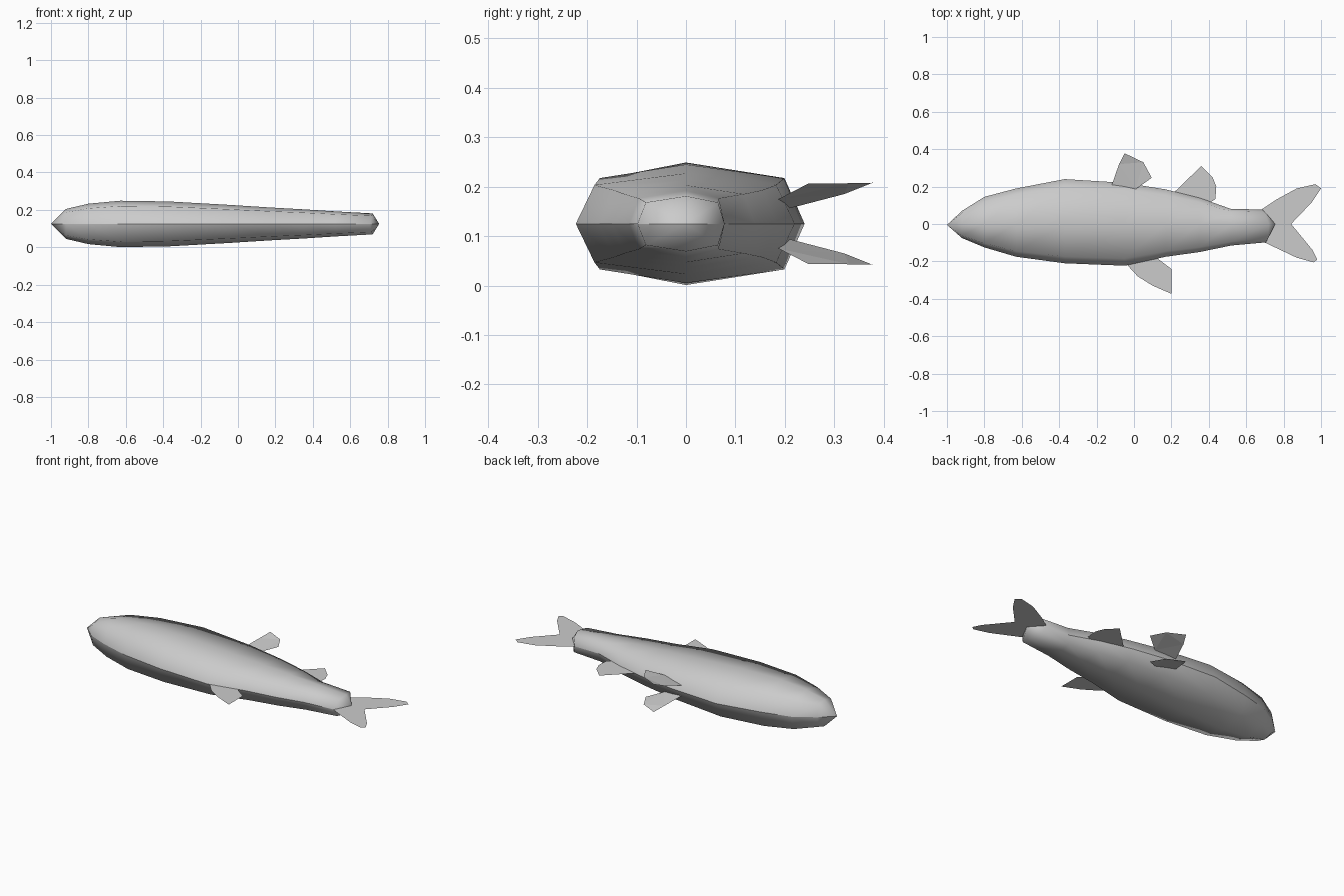
import bpy, bmesh

if "Cube" in bpy.data.objects:
    bpy.data.objects.remove(bpy.data.objects["Cube"])

MID = 0.125  # the fish lies on its side; this is its symmetry plane


def finish(name, bm, smooth):
    bmesh.ops.recalc_face_normals(bm, faces=bm.faces)
    mesh = bpy.data.meshes.new(name)
    bm.to_mesh(mesh)
    bm.free()
    for p in mesh.polygons:
        p.use_smooth = smooth
    obj = bpy.data.objects.new(name, mesh)
    bpy.context.collection.objects.link(obj)
    return obj


def fin(name, points):
    bm = bmesh.new()
    face = bm.faces.new([bm.verts.new((*p, MID) if len(p) == 2 else p) for p in points])
    bmesh.ops.triangulate(bm, faces=[face])
    return finish(name, bm, False)


def mirror_flank(obj):
    # second flank kept unwelded so the back and belly ridge stays crisp
    bm = bmesh.new()
    bm.from_mesh(obj.data)
    geo = bmesh.ops.duplicate(bm, geom=bm.verts[:] + bm.edges[:] + bm.faces[:])["geom"]
    for v in geo:
        if isinstance(v, bmesh.types.BMVert):
            v.co.z = 2 * MID - v.co.z
    bmesh.ops.reverse_faces(bm, faces=[f for f in geo if isinstance(f, bmesh.types.BMFace)])
    bm.to_mesh(obj.data)
    bm.free()


# Body: stations of (x, back y, belly y, half thickness)
stations = [
    (-0.92, -0.075, 0.07, 0.080), (-0.80, -0.125, 0.145, 0.108),
    (-0.63, -0.175, 0.19, 0.124), (-0.37, -0.21, 0.24, 0.120),
    (-0.05, -0.223, 0.22, 0.102), (0.17, -0.175, 0.185, 0.088),
    (0.35, -0.15, 0.14, 0.078), (0.52, -0.115, 0.08, 0.067),
    (0.70, -0.098, 0.078, 0.056),
]
bm = bmesh.new()
nose = bm.verts.new((-1, -0.005, MID))
tip = bm.verts.new((0.755, 0, MID))
rows = []
for x, back, belly, h in stations:
    section = [(back, 0), (back * 0.83, 0.77 * h), (0, h), (belly * 0.83, 0.77 * h), (belly, 0)]
    row = [bm.verts.new((x, y, MID + z)) for y, z in section]
    rows.append(row)
for dx, v in zip((0.005, 0.015, 0.02, 0.0, -0.015), rows[-1]):
    v.co.x += dx
for a, b in zip(rows, rows[1:]):
    for i in range(4):
        bm.faces.new((a[i], b[i], b[i + 1], a[i + 1]))
for i in range(4):
    bm.faces.new((nose, rows[0][i], rows[0][i + 1]))
    bm.faces.new((tip, rows[-1][i + 1], rows[-1][i]))
body = finish("body", bm, True)
# make the half shell face outwards
if sum(p.normal.z * p.area for p in body.data.polygons) < 0:
    body.data.flip_normals()
mirror_flank(body)

# Single fins on the symmetry plane
fin("tail_fin", [(0.67, 0.07), (0.76, 0.13), (0.87, 0.19), (0.97, 0.213), (1.0, 0.19),
                 (0.95, 0.115), (0.84, 0), (0.91, -0.085), (0.955, -0.14), (0.98, -0.19),
                 (0.96, -0.205), (0.87, -0.18), (0.68, -0.09)])
fin("dorsal_fin", [(-0.04, -0.215), (0.02, -0.28), (0.1, -0.33), (0.2, -0.373),
                   (0.2, -0.24), (0.12, -0.18)])
fin("anal_fin", [(0.21, 0.165), (0.36, 0.31), (0.42, 0.25), (0.44, 0.2),
                 (0.435, 0.133), (0.40, 0.11)])

# Paired belly fins, splayed away from the symmetry plane
pelvic = [(-0.12, 0.205, 0.155), (-0.08, 0.32, 0.185), (-0.05, 0.378, 0.208),
          (0.05, 0.33, 0.207), (0.095, 0.247, 0.206), (0.01, 0.187, 0.175)]
fin("upper_pelvic_fin", pelvic)
fin("lower_pelvic_fin", [(x, y, 2 * MID - z) for x, y, z in pelvic])
